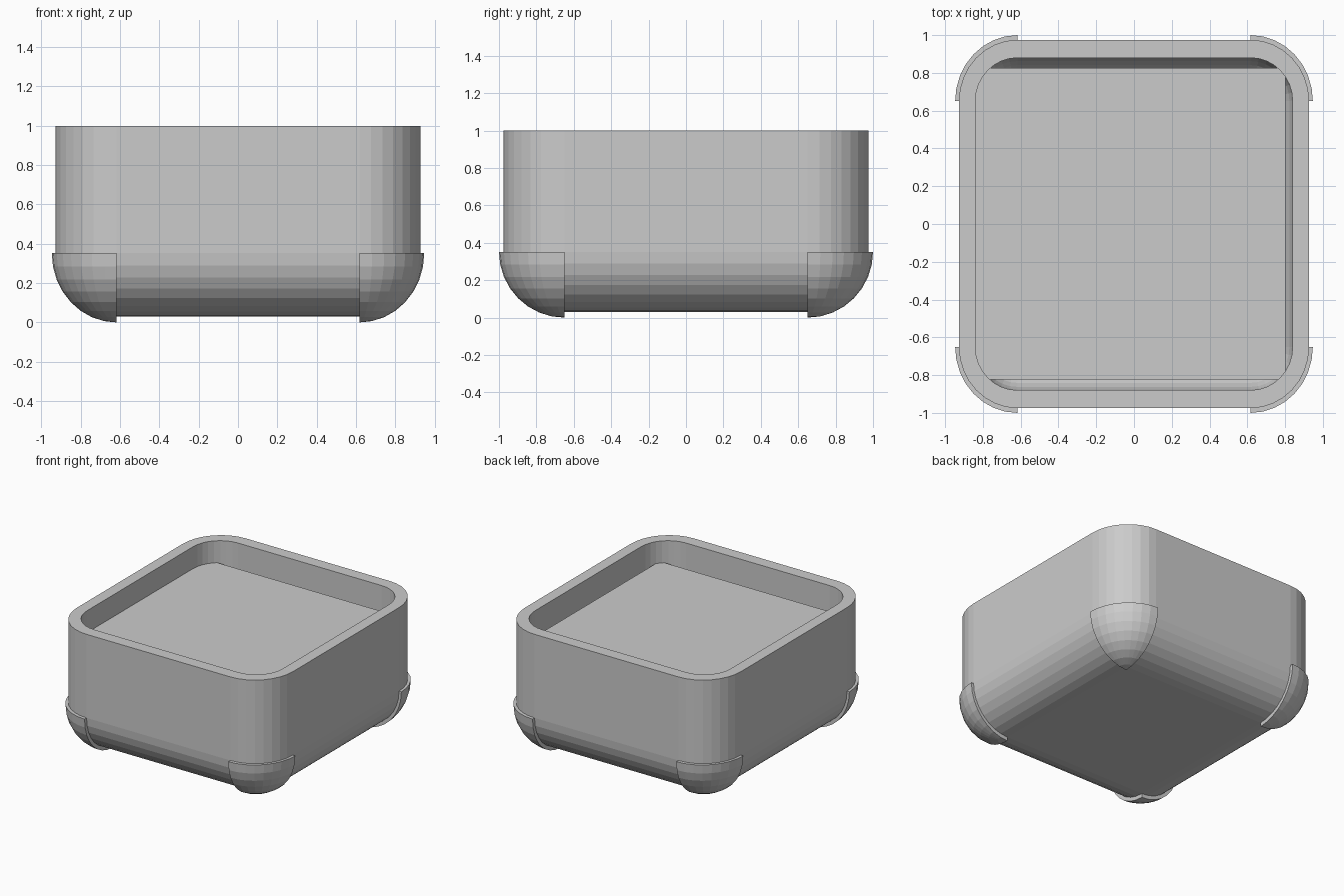
import bpy, bmesh
from math import sin, cos, pi

if "Cube" in bpy.data.objects:
    bpy.data.objects.remove(bpy.data.objects["Cube"], do_unlink=True)

STEPS = 8                                # facets in every quarter round
CORNER = (0.617, 0.65, 0.352)            # centre of the rounded corner
OUTER = (0.31, 0.325, 0.322)             # body rounding radii
INNER = (0.223, 0.23, 0.23)              # cavity rounding radii
GUARD = (0.33, 0.35, 0.352)              # corner guard radii

grey = bpy.data.materials.new("light_grey")
grey.use_nodes = True
grey.diffuse_color = (0.6, 0.6, 0.6, 1)
grey.node_tree.nodes["Principled BSDF"].inputs["Base Color"].default_value = (0.6, 0.6, 0.6, 1)


def finish(bm, name):
    bmesh.ops.remove_doubles(bm, verts=bm.verts, dist=0.0001)
    bmesh.ops.recalc_face_normals(bm, faces=bm.faces)
    mesh = bpy.data.meshes.new(name)
    bm.to_mesh(mesh)
    bm.free()
    mesh.materials.append(grey)
    obj = bpy.data.objects.new(name, mesh)
    bpy.context.collection.objects.link(obj)
    return obj


def skin(bm, loops):
    """Join successive closed loops with quads and cap both ends."""
    rows = [[bm.verts.new(p) for p in loop] for loop in loops]
    for a, b in zip(rows, rows[1:]):
        for i in range(len(a)):
            k = (i + 1) % len(a)
            bm.faces.new((a[i], a[k], b[k], b[i]))
    bm.faces.new(rows[0])
    bm.faces.new(rows[-1])


def rounded_ring(radii, tilt, z=None):
    """Rounded rectangle at a given angle down the bottom rounding."""
    cx, cy, cz = CORNER
    rx, ry = radii[0] * cos(tilt), radii[1] * cos(tilt)
    height = cz - radii[2] * sin(tilt) if z is None else z
    ring = []
    for q, (sx, sy) in enumerate([(1, 1), (-1, 1), (-1, -1), (1, -1)]):
        for i in range(STEPS + 1):
            a = (q + i / STEPS) * pi / 2
            ring.append((sx * cx + rx * cos(a), sy * cy + ry * sin(a), height))
    return ring


# Hollow body: outside from the base up, over the rim, down inside
tilts = [j / STEPS * pi / 2 for j in range(STEPS + 1)]
loops = [rounded_ring(OUTER, t) for t in reversed(tilts)]
loops += [rounded_ring(OUTER, 0, 1.0), rounded_ring(INNER, 0, 1.0)]
loops += [rounded_ring(INNER, t) for t in tilts]
bm = bmesh.new()
skin(bm, loops)
finish(bm, "box_body")


# Corner guards: an eighth of a hollow ellipsoid on each lower corner
def guard_point(radii, around, tilt, sx, sy):
    return (sx * (CORNER[0] + radii[0] * cos(tilt) * cos(around)),
            sy * (CORNER[1] + radii[1] * cos(tilt) * sin(around)),
            CORNER[2] - radii[2] * sin(tilt))


sunk = [r - 0.006 for r in OUTER]
for sx, side in ((1, "left"), (-1, "right")):
    for sy, end in ((1, "back"), (-1, "front")):
        sections = []
        for around in tilts:
            section = [guard_point(GUARD, around, t, sx, sy) for t in tilts]
            section += [guard_point(sunk, around, t, sx, sy) for t in reversed(tilts)]
            sections.append(section)
        bm = bmesh.new()
        skin(bm, sections)
        finish(bm, f"corner_guard_{end}_{side}")

# Thin panel set inside, just below the rim
bm = bmesh.new()
bmesh.ops.create_cube(bm, size=1)
bmesh.ops.scale(bm, vec=(1.65, 1.65, 0.01), verts=bm.verts)
bmesh.ops.translate(bm, vec=(-0.022, 0.002, 0.825), verts=bm.verts)
finish(bm, "inner_panel")
